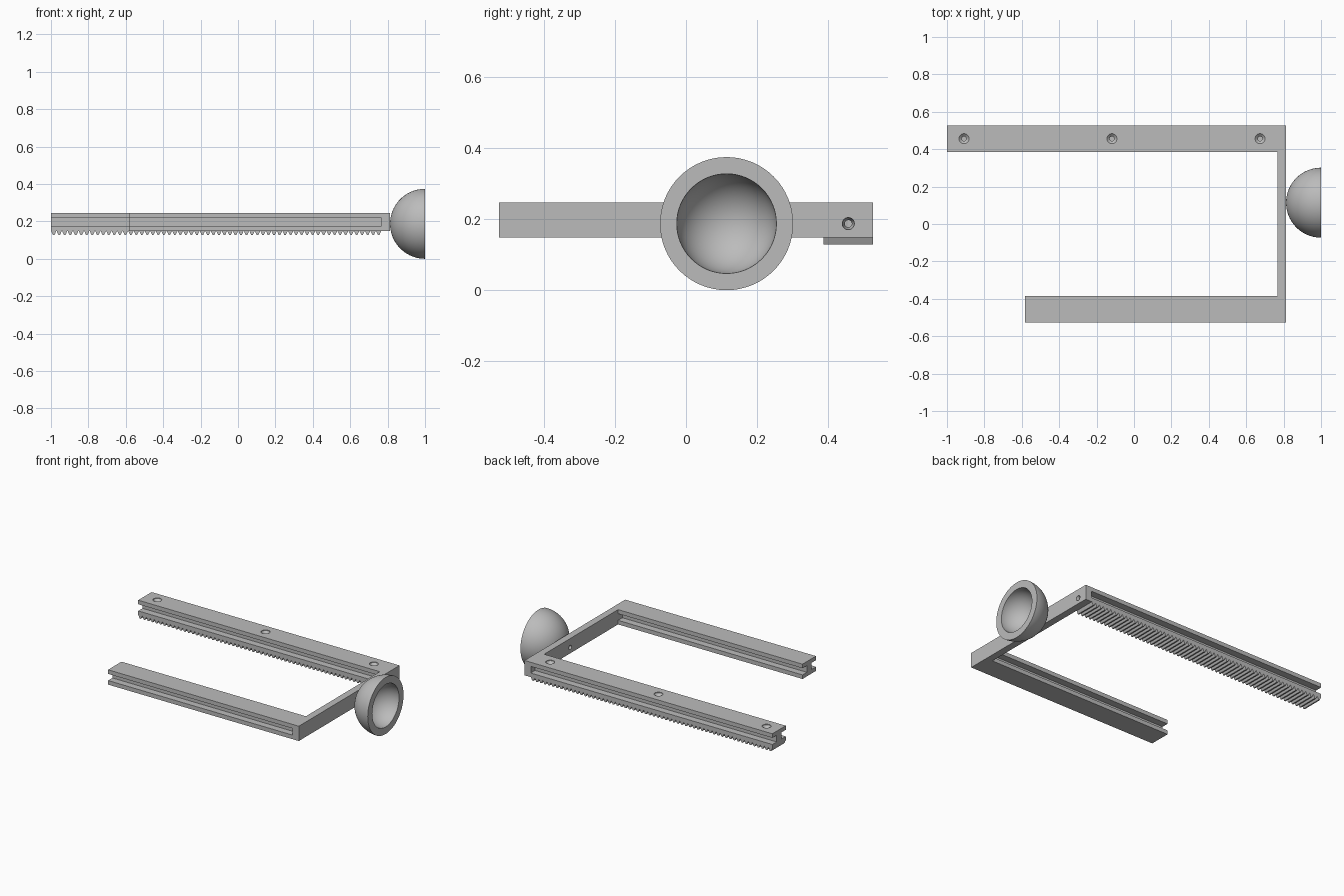
import bpy
import bmesh
from math import cos, sin, pi, radians
from mathutils import Matrix, Vector

cube = bpy.data.objects.get("Cube")
if cube:
    bpy.data.objects.remove(cube, do_unlink=True)

GREY = (0.5, 0.5, 0.5, 1)
grey = bpy.data.materials.new("plain grey")
grey.use_nodes = True
grey.diffuse_color = GREY
grey.node_tree.nodes["Principled BSDF"].inputs["Base Color"].default_value = GREY

# Main dimensions
LEFT, INNER, RIGHT = -1.0, 0.767, 0.813
SHORT_LEFT = -0.582
OUT_Y, IN_Y = 0.526, 0.386
MID_Y = (OUT_Y + IN_Y) / 2
BOTTOM, TOP = 0.148, 0.246
FLANGE, GROOVE = 0.027, 0.045
MID_Z = (BOTTOM + TOP) / 2


def finish(name, bm):
    bmesh.ops.recalc_face_normals(bm, faces=bm.faces)
    mesh = bpy.data.meshes.new(name)
    bm.to_mesh(mesh)
    bm.free()
    mesh.materials.append(grey)
    obj = bpy.data.objects.new(name, mesh)
    bpy.context.collection.objects.link(obj)
    return obj


def prism(name, points, direction):
    """Extrude a closed outline along a direction."""
    bm = bmesh.new()
    face = bm.faces.new([bm.verts.new(p) for p in points])
    out = bmesh.ops.extrude_face_region(bm, geom=[face], use_keep_orig=True)
    moved = [v for v in out["geom"] if isinstance(v, bmesh.types.BMVert)]
    bmesh.ops.translate(bm, verts=moved, vec=direction)
    return finish(name, bm)


def lathe(name, profile, place, steps=32):
    """Revolve (radius, height) points around local z, then place."""
    bm = bmesh.new()
    verts = [bm.verts.new((r, 0, h)) for r, h in profile]
    edges = [bm.edges.new(pair) for pair in zip(verts, verts[1:])]
    bmesh.ops.spin(bm, geom=verts + edges, cent=(0, 0, 0), axis=(0, 0, 1),
                   angle=2 * pi, steps=steps)
    bmesh.ops.remove_doubles(bm, verts=bm.verts, dist=0.0001)
    bmesh.ops.transform(bm, matrix=place, verts=bm.verts)
    return finish(name, bm)


def cut(target, cutter):
    mod = target.modifiers.new("cut", 'BOOLEAN')
    mod.operation = 'DIFFERENCE'
    mod.solver = 'EXACT'
    mod.object = cutter
    cutter.hide_render = True
    bpy.context.view_layer.objects.active = target
    bpy.ops.object.modifier_apply(modifier=mod.name)
    bpy.data.objects.remove(cutter, do_unlink=True)


def smooth(obj):
    bpy.ops.object.select_all(action='DESELECT')
    obj.select_set(True)
    bpy.context.view_layer.objects.active = obj
    bpy.ops.object.shade_smooth_by_angle(angle=radians(30))


def screw_hole(head, bore, depth, place):
    return lathe("hole_cutter", [(0, 0.01), (head, 0.01), (head, -0.004),
                                 (bore, -0.018), (bore, -depth), (0, -depth)], place)


# U-shaped frame: long back rail, crossbar and short front rail
outline = [(LEFT, OUT_Y), (RIGHT, OUT_Y), (RIGHT, -OUT_Y), (SHORT_LEFT, -OUT_Y),
           (SHORT_LEFT, -IN_Y), (INNER, -IN_Y), (INNER, IN_Y), (LEFT, IN_Y)]
frame = prism("rail_frame", [(x, y, BOTTOM) for x, y in outline], (0, 0, TOP - BOTTOM))

# Grooves along both sides of each rail
low, high, start = BOTTOM + FLANGE, TOP - FLANGE, LEFT - 0.1
for side in (1, -1):
    for y0, y1 in ((IN_Y - 0.02, IN_Y + GROOVE), (OUT_Y - GROOVE, OUT_Y + 0.02)):
        section = [(y0, low), (y1, low), (y1, high), (y0, high)]
        cut(frame, prism("groove_cutter", [(start, side * y, z) for y, z in section],
                         (INNER - start, 0, 0)))

# Countersunk holes along the top of the back rail
for x in (-0.909, -0.118, 0.674):
    cut(frame, screw_hole(0.027, 0.012, 0.08, Matrix.Translation((x, MID_Y, TOP))))

# Screw hole through the crossbar into the back rail
to_left = Matrix.Rotation(pi / 2, 4, 'Y')
cut(frame, screw_hole(0.017, 0.01, 0.15, Matrix.Translation((RIGHT, MID_Y, 0.187)) @ to_left))

# Cup fixing hole on the inner face of the crossbar
CUP = Vector((1, 0.114, 0.187))
to_right = Matrix.Rotation(-pi / 2, 4, 'Y')
cut(frame, screw_hole(0.014, 0.01, 0.04,
                      Matrix.Translation((INNER, CUP.y, CUP.z)) @ to_right))
smooth(frame)

# Rack of teeth under the back rail
COUNT = 60
pitch = (INNER - LEFT) / COUNT
tooth = [(0.04, 0), (0.26, 0.7), (0.36, 1), (0.64, 1), (0.74, 0.7), (0.96, 0)]
rack = [(LEFT, BOTTOM + 0.002)]
for i in range(COUNT):
    rack += [(LEFT + (i + u) * pitch, BOTTOM - 0.02 * d) for u, d in tooth]
rack.append((INNER, BOTTOM + 0.002))
prism("rack_teeth", [(x, IN_Y, z) for x, z in rack], (0, OUT_Y - IN_Y, 0))

# Hollow hemispherical cup opening away from the crossbar
OUTER, HOLLOW, ARC = 0.187, 0.14, 24
angles = [pi / 2 * i / ARC for i in range(ARC + 1)]
cup_profile = [(OUTER * sin(a), -OUTER * cos(a)) for a in angles]
cup_profile += [(HOLLOW * sin(a), -HOLLOW * cos(a)) for a in reversed(angles)]
cup = lathe("cup", cup_profile, Matrix.Translation(CUP) @ to_left, 64)
smooth(cup)
